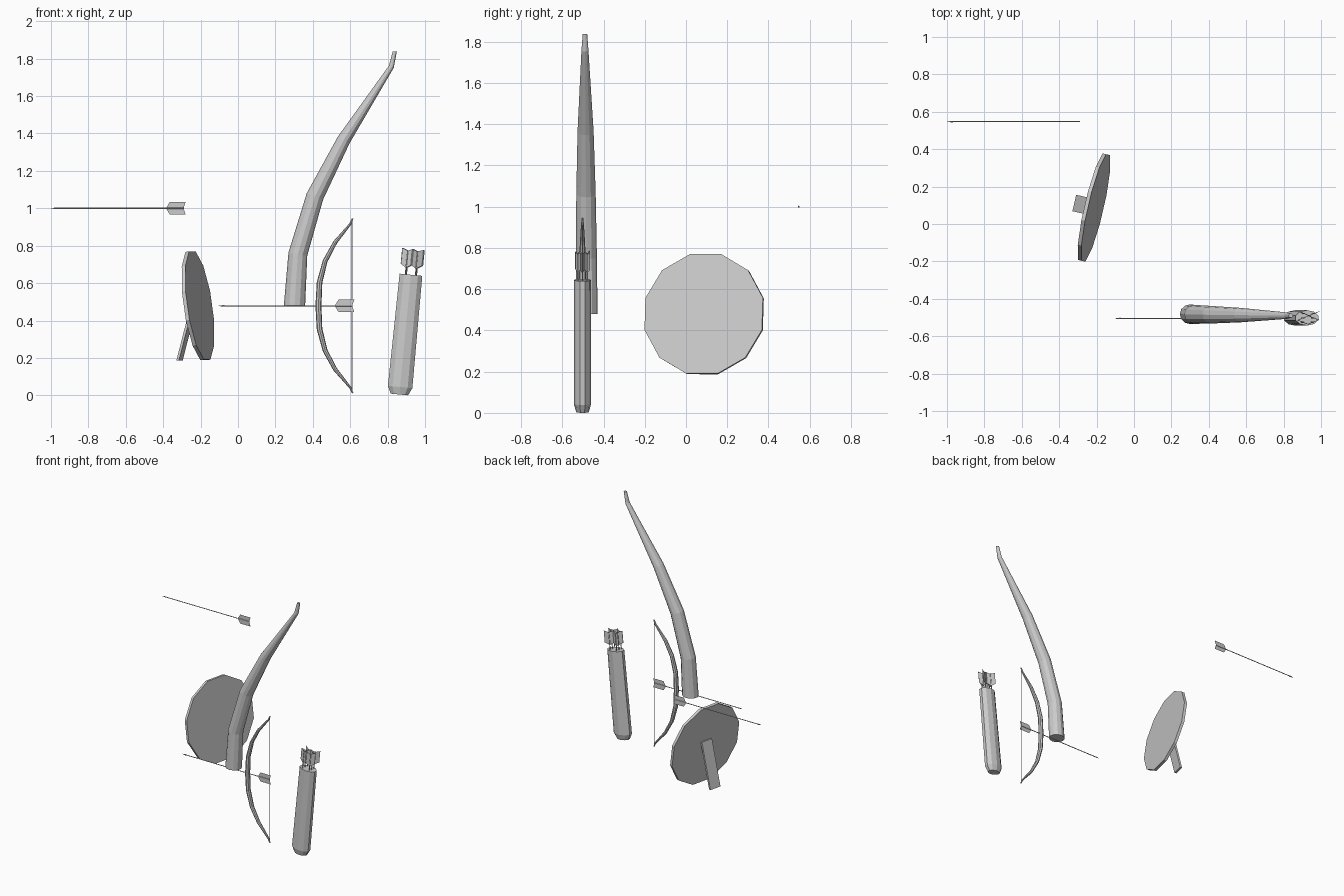
import bpy, bmesh, math
from mathutils import Matrix, Vector

if "Cube" in bpy.data.objects:
    bpy.data.objects.remove(bpy.data.objects["Cube"])


def finish(name, bm, matrix=None):
    bmesh.ops.recalc_face_normals(bm, faces=bm.faces)
    me = bpy.data.meshes.new(name)
    bm.to_mesh(me)
    bm.free()
    ob = bpy.data.objects.new(name, me)
    bpy.context.collection.objects.link(ob)
    if matrix is not None:
        ob.matrix_world = matrix
    return ob


def loft(bm, rings):
    """Skin a list of equal-length point rings and cap both ends."""
    loops = [[bm.verts.new(p) for p in r] for r in rings]
    n = len(loops[0])
    for a, b in zip(loops, loops[1:]):
        for i in range(n):
            j = (i + 1) % n
            bm.faces.new((a[i], a[j], b[j], b[i]))
    bm.faces.new(loops[0])
    bm.faces.new(loops[-1])


def ring(c, u, v, ru, rv, n, phase=0.0):
    c, u, v = Vector(c), Vector(u), Vector(v)
    return [c + u * ru * math.cos(phase + 2 * math.pi * i / n)
            + v * rv * math.sin(phase + 2 * math.pi * i / n) for i in range(n)]


X, Y, Z = Vector((1, 0, 0)), Vector((0, 1, 0)), Vector((0, 0, 1))


def sweep(name, path, n, flat_ends=False):
    """Tube in the xz plane; path entries are (x, y, z, in-plane radius, y radius)."""
    pts = [Vector(p[:3]) for p in path]
    rings = []
    for i, p in enumerate(path):
        t = Vector((0, 0, 0))
        if i > 0:
            t += (pts[i] - pts[i - 1]).normalized()
        if i < len(pts) - 1:
            t += (pts[i + 1] - pts[i]).normalized()
        t.normalize()
        u = Vector((t.z, 0, -t.x)).normalized()
        if flat_ends and i in (0, len(pts) - 1):
            u = X
        rings.append(ring(pts[i], u, Y, p[3], p[4], n))
    bm = bmesh.new()
    loft(bm, rings)
    return finish(name, bm)


def arrow(name, matrix, length=0.72):
    """Arrow along local z: nock at 0, point at -length, flat fletching in xz."""
    bm = bmesh.new()
    loft(bm, [ring((0, 0, z), X, Y, r, r, 6) for z, r in
              ((-length, 0.0005), (-length + 0.03, 0.005),
               (-length + 0.032, 0.003), (-0.01, 0.003))])
    for s in (1, -1):
        bm.faces.new([bm.verts.new((s * x, 0, z)) for x, z in
                      ((0, -0.105), (0.033, -0.085), (0.033, 0), (0, -0.012))])
    return finish(name, bm, matrix)


# Curved tapering horn
sweep("curved_horn", [
    (0.302, -0.482, 0.480, 0.057, 0.053), (0.320, -0.483, 0.755, 0.051, 0.051),
    (0.411, -0.485, 1.063, 0.047, 0.047), (0.565, -0.487, 1.365, 0.036, 0.039),
    (0.820, -0.490, 1.757, 0.014, 0.017), (0.838, -0.490, 1.837, 0.011, 0.011)],
    12, flat_ends=True)

# Bow, mirrored about its grip
BY, BZ = -0.502, 0.4785
half = [(0.430, 0.0, 0.016, 0.019), (0.436, 0.125, 0.015, 0.018),
        (0.466, 0.240, 0.013, 0.016), (0.520, 0.340, 0.011, 0.013),
        (0.600, 0.437, 0.006, 0.007), (0.613, 0.467, 0.004, 0.004)]
full = [(x, -z, a, b) for x, z, a, b in half[:0:-1]] + half
sweep("bow", [(x, BY, BZ + z, a, b) for x, z, a, b in full], 8)
sweep("bow_string", [(0.610, BY, BZ + s * 0.455, 0.002, 0.002) for s in (-1, 1)], 6)

# Nocked arrow and flying arrow, both pointing to -x
along_x = Matrix.Rotation(math.pi / 2, 4, 'Y')
arrow("nocked_arrow", Matrix.Translation((0.622, -0.505, BZ)) @ along_x, 0.726)
arrow("flying_arrow", Matrix.Translation((-0.280, 0.547, 1.0)) @ along_x)

# Quiver, leaning to the right, with arrows inside
lean = Matrix.Translation((0.863, -0.502, 0.0045)) @ Matrix.Rotation(math.radians(5.5), 4, 'Y')
bm = bmesh.new()
loft(bm, [ring((0, 0, z), X, Y, a, b, 10, math.pi / 10) for z, a, b in
          ((0, 0.049, 0.031), (0.040, 0.069, 0.042), (0.643, 0.064, 0.041))])
finish("quiver", bm, lean)
k = 0
for col in (-1, 1):
    for row in (-1, 0, 1):
        k += 1
        m = (lean @ Matrix.Translation((col * 0.027 + row * 0.003, row * 0.023, 0.782))
             @ Matrix.Rotation(math.radians(22 * (-1) ** k), 4, 'Z'))
        arrow("quiver_arrow_%d" % k, m)

# Twelve-sided target tilted back, facing +x and slightly forward
yaw, tilt = math.radians(13), math.radians(8)
u = Vector((math.sin(yaw), math.cos(yaw), 0))
h = Vector((math.cos(yaw), -math.sin(yaw), 0))
v = Z * math.cos(tilt) - h * math.sin(tilt)
n = h * math.cos(tilt) + Z * math.sin(tilt)
centre = Vector((-0.214, 0.088, 0.479))
bm = bmesh.new()
loft(bm, [ring(centre + n * d, u, v, 0.3025, 0.3025, 12, math.pi / 12)
          for d in (-0.010, 0.010)])
finish("target", bm)

# Prop leg behind the target
bm = bmesh.new()
rings = []
for d, z in ((0.101, 0.187), (0.016, 0.510)):
    c = Vector((centre.x, centre.y, z)) - h * d
    rings.append([c + u * a * 0.045 + h * b * 0.007
                  for a, b in ((-1, -1), (1, -1), (1, 1), (-1, 1))])
loft(bm, rings)
finish("target_leg", bm)
